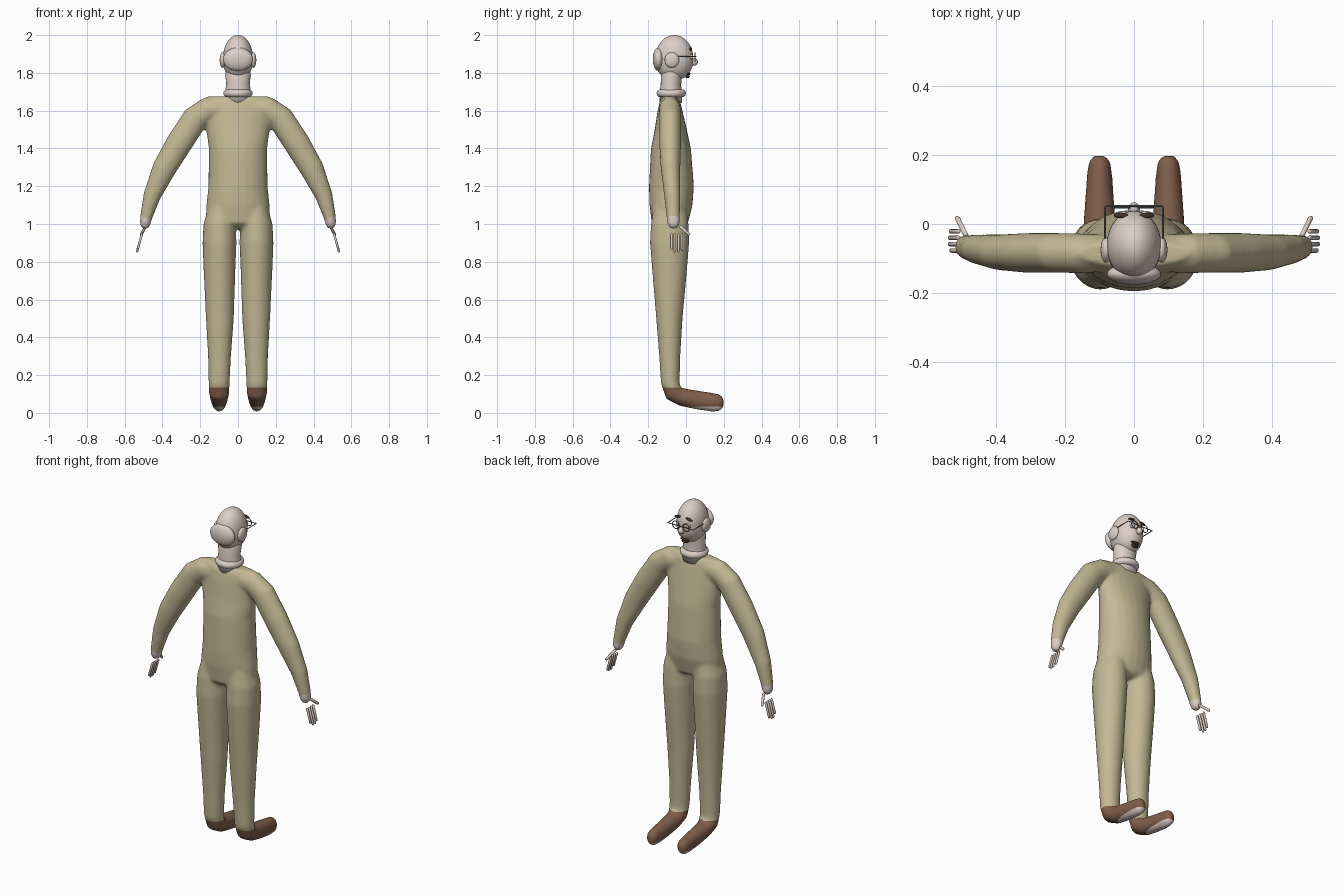
import bpy, bmesh, math
from mathutils import Vector, Matrix

cube = bpy.data.objects.get("Cube")
if cube:
    bpy.data.objects.remove(cube)


def material(name, rgb):
    m = bpy.data.materials.new(name)
    m.use_nodes = True
    m.diffuse_color = (*rgb, 1)
    m.node_tree.nodes["Principled BSDF"].inputs["Base Color"].default_value = (*rgb, 1)
    return m


SUIT = material("khaki cloth", (0.55, 0.48, 0.30))
SKIN = material("pale skin", (0.72, 0.62, 0.57))
SHOE = material("brown leather", (0.22, 0.115, 0.07))
DARK = material("dark brown hair", (0.06, 0.03, 0.025))
WIRE = material("grey wire", (0.18, 0.17, 0.17))
X, Y = Vector((1, 0, 0)), Vector((0, 1, 0))


def loft(bm, rows, side, sign=1, n=24):
    """Tube through rows of (x, y, z, radius along side, other radius)."""
    pts = [Vector((r[0] * sign, r[1], r[2])) for r in rows]
    rings = []
    for i, (p, r) in enumerate(zip(pts, rows)):
        t = pts[min(i + 1, len(pts) - 1)] - pts[max(i - 1, 0)]
        other = t.cross(side).normalized()
        rings.append([bm.verts.new(p + side * r[3] * math.cos(a) + other * r[4] * math.sin(a))
                      for a in (2 * math.pi * k / n for k in range(n))])
    for a, b in zip(rings, rings[1:]):
        for k in range(n):
            bm.faces.new((a[k], a[(k + 1) % n], b[(k + 1) % n], b[k]))
    bm.faces.new(rings[0])
    bm.faces.new(rings[-1])


def finish(name, bm, *mats):
    bmesh.ops.recalc_face_normals(bm, faces=bm.faces[:])
    me = bpy.data.meshes.new(name)
    bm.to_mesh(me)
    bm.free()
    for m in mats:
        me.materials.append(m)
    me.shade_smooth()
    ob = bpy.data.objects.new(name, me)
    bpy.context.collection.objects.link(ob)
    return ob


def ball(name, mat, loc, size, tilt=0):
    bm = bmesh.new()
    bmesh.ops.create_uvsphere(bm, u_segments=28, v_segments=18, radius=1)
    bm.transform(Matrix.Translation(loc) @ Matrix.Rotation(tilt, 4, 'Y') @ Matrix.Diagonal((*size, 1)))
    return finish(name, bm, mat)


def rod(name, mat, a, b, r, side=Y):
    a, b = Vector(a), Vector(b)
    rows = [(*a.lerp(b, t), r * k, r * k) for t, k in ((0, .6), (.06, 1), (.94, 1), (1, .6))]
    bm = bmesh.new()
    loft(bm, rows, side, n=10)
    return finish(name, bm, mat)


def ring(name, mat, loc, major, minor, turn=0):
    bpy.ops.mesh.primitive_torus_add(location=loc, rotation=(turn, 0, 0), major_radius=major,
                                     minor_radius=minor, major_segments=32, minor_segments=12)
    ob = bpy.context.object
    ob.name = name
    ob.data.materials.append(mat)
    ob.data.shade_smooth()
    return ob


# Body: overlapping lofts fused into one soft skin
torso = [(0, -.087, .975, .13, .06), (0, -.087, 1.0, .172, .095), (0, -.08, 1.1, .168, .114),
         (0, -.077, 1.2, .157, .119), (0, -.08, 1.4, .155, .106), (0, -.081, 1.5, .168, .085),
         (0, -.085, 1.6, .18, .066), (0, -.085, 1.65, .18, .054), (0, -.085, 1.675, .165, .036)]
arm = [(.08, -.085, 1.61, .055, .06), (.16, -.085, 1.605, .058, .067), (.225, -.084, 1.56, .058, .07),
       (.31, -.084, 1.43, .058, .07), (.39, -.082, 1.295, .052, .064), (.455, -.073, 1.15, .043, .047),
       (.485, -.068, 1.04, .036, .033), (.492, -.066, 1.0, .033, .029), (.492, -.066, .975, .018, .016)]
leg = [(.085, -.085, 1.13, .06, .08), (.097, -.086, 1.0, .086, .1), (.098, -.087, .9, .09, .104),
       (.098, -.087, .75, .084, .092), (.096, -.088, .5, .074, .07), (.098, -.086, .3, .061, .056),
       (.1, -.083, .16, .056, .05), (.1, -.068, .105, .054, .048), (.1, -.02, .083, .048, .048),
       (.1, .06, .068, .043, .05), (.1, .14, .056, .037, .05), (.1, .18, .053, .032, .045),
       (.1, .198, .053, .018, .025)]
bm = bmesh.new()
loft(bm, torso, X)
for s in (1, -1):
    loft(bm, arm, Y, s)
    loft(bm, leg, X, s)
rough = finish("body_rough", bm)
remesh = rough.modifiers.new("fuse", 'REMESH')
remesh.mode, remesh.voxel_size = 'VOXEL', .009
smooth = rough.modifiers.new("soften", 'SMOOTH')
smooth.factor, smooth.iterations = .5, 8
fused = bpy.data.meshes.new_from_object(rough.evaluated_get(bpy.context.evaluated_depsgraph_get()))
bpy.data.objects.remove(rough)

# Cut clean colour borders at shoe tops, soles and cuffs
bm = bmesh.new()
bm.from_mesh(fused)
bpy.data.meshes.remove(fused)


def cut(co, no, test):
    faces = [f for f in bm.faces if test(f.calc_center_median())]
    geom = {g for f in faces for g in (f, *f.edges, *f.verts)}
    bmesh.ops.bisect_plane(bm, geom=list(geom), plane_co=co, plane_no=no, dist=1e-5)


SHOE_TOP, SOLE = .135, .034
for z in (SHOE_TOP, SOLE):
    cut((0, 0, z), (0, 0, 1), lambda c: abs(c.z - z) < .05)
cuff = {s: (Vector((.487 * s, 0, 1.032)), Vector((.37 * s, 0, -.93))) for s in (1, -1)}
for s, (co, no) in cuff.items():
    cut(co, no, lambda c: c.x * s > .35)
for f in bm.faces:
    c = f.calc_center_median()
    co, no = cuff[1 if c.x > 0 else -1]
    if c.z < SOLE:
        f.material_index = 1
    elif c.z < SHOE_TOP:
        f.material_index = 2
    elif abs(c.x) > .35 and (c - co).dot(no) > 0:
        f.material_index = 1
finish("body", bm, SUIT, SKIN, SHOE)

# Neck and rolled collar
bm = bmesh.new()
loft(bm, [(0, -.08, 1.64, .07, .06), (0, -.08, 1.7, .069, .058), (0, -.08, 1.74, .062, .054),
          (0, -.076, 1.79, .068, .056), (0, -.07, 1.83, .06, .05)], X)
finish("neck", bm, SKIN)
ring("collar", SKIN, (0, -.078, 1.692), .057, .021)

# Head: egg with a fuller jaw
bm = bmesh.new()
bmesh.ops.create_uvsphere(bm, u_segments=36, v_segments=24, radius=1)
for v in bm.verts:
    jaw = 1 + .1 * max(0, -v.co.z)
    v.co = Vector((v.co.x * .079 * jaw, v.co.y * .1 * jaw - .062, v.co.z * .12 + 1.88))
finish("head", bm, SKIN)
ball("back_hair", SKIN, (0, -.145, 1.872), (.079, .031, .062))
ball("nose", SKIN, (0, .044, 1.858), (.017, .019, .02))
for k, z in enumerate((1.796, 1.78)):
    ball(("upper_lip", "lower_lip")[k], DARK, (0, .012 - k * .004, z), (.028 - k * .006, .012, .008))

# Paired features, glasses and hands
for s, tag in ((1, "left"), (-1, "right")):
    ball("ear_" + tag, SKIN, (.081 * s, -.075, 1.868), (.016, .038, .041))
    ball("eye_" + tag, SKIN, (.033 * s, .026, 1.885), (.014, .012, .014))
    ball("eyebrow_" + tag, DARK, (.038 * s, .025, 1.926), (.021, .008, .007), .2 * s)
    ring("lens_rim_" + tag, WIRE, (.034 * s, .047, 1.884), .022, .0025, math.pi / 2)
    rod("temple_" + tag, WIRE, (.084 * s, .052, 1.886), (.084 * s, -.045, 1.886), .0025, X)
    for i in range(4):
        y = -.077 + i * .0185
        length = (.085, .1, .1, .09)[i]
        rod(f"finger_{tag}_{i + 1}", SKIN, (.508 * s, y, .95),
            ((.508 + length * .28) * s, y, .95 - length), .0065)
    rod("thumb_" + tag, SKIN, (.487 * s, -.035, .99), (.514 * s, .02, .942), .008, X)
rod("glasses_bar", WIRE, (-.086, .052, 1.886), (.086, .052, 1.886), .0025)
